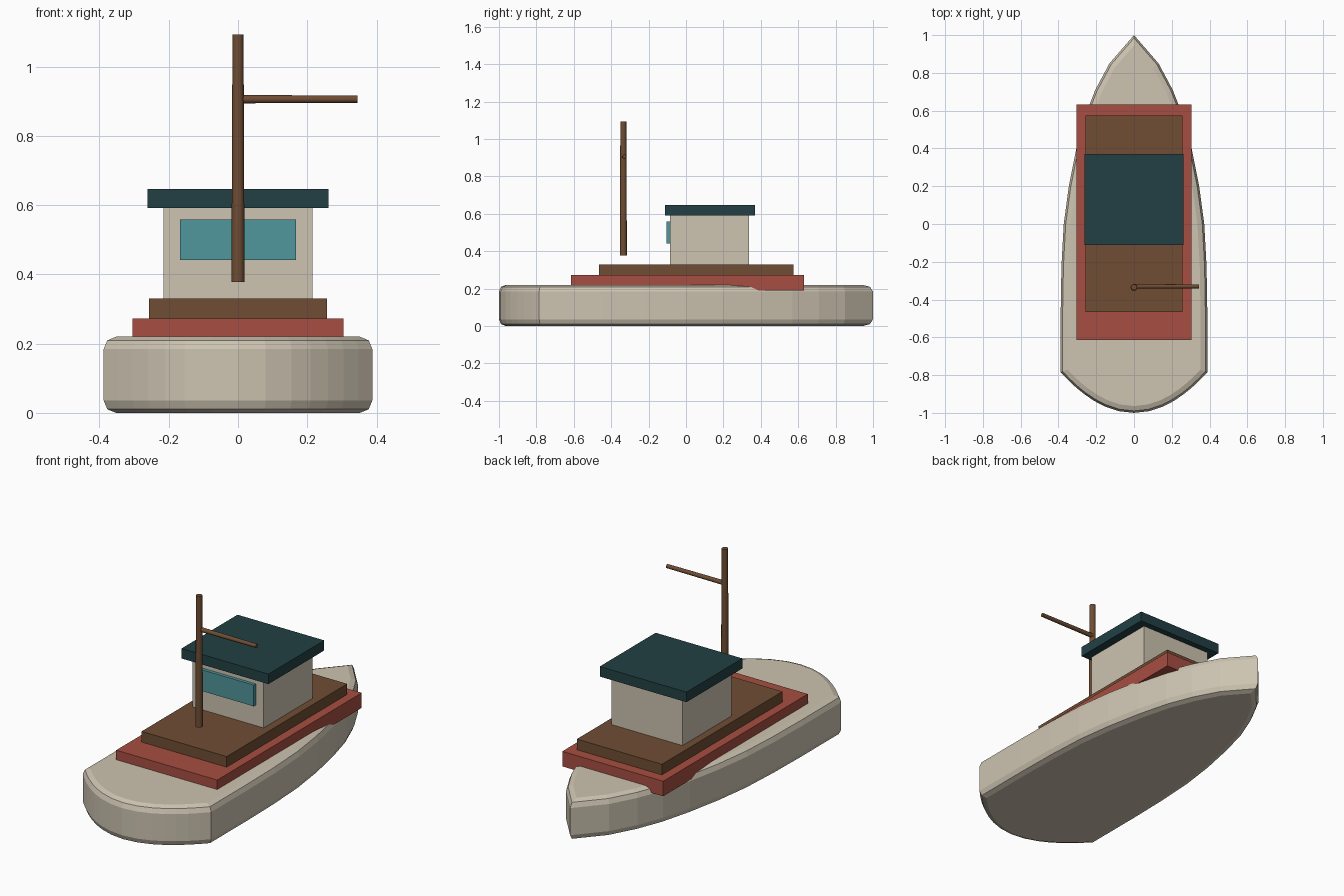
import bpy, bmesh
from math import pi
from mathutils import Vector

if "Cube" in bpy.data.objects:
    bpy.data.objects.remove(bpy.data.objects["Cube"])


def material(name, rgb):
    m = bpy.data.materials.new(name)
    m.use_nodes = True
    m.diffuse_color = (*rgb, 1)
    m.node_tree.nodes["Principled BSDF"].inputs["Base Color"].default_value = (*rgb, 1)
    return m


cream = material("cream", (0.61, 0.55, 0.44))
red = material("deck red", (0.39, 0.076, 0.054))
brown = material("wood brown", (0.16, 0.074, 0.034))
teal = material("dark teal", (0.016, 0.051, 0.058))
glass = material("window blue", (0.08, 0.305, 0.332))


def finish(name, bm, mat):
    bmesh.ops.recalc_face_normals(bm, faces=bm.faces)
    me = bpy.data.meshes.new(name)
    bm.to_mesh(me)
    bm.free()
    me.materials.append(mat)
    ob = bpy.data.objects.new(name, me)
    bpy.context.collection.objects.link(ob)
    return ob


def box(name, lo, hi, mat):
    lo, hi = Vector(lo), Vector(hi)
    bm = bmesh.new()
    bmesh.ops.create_cube(bm, size=1)
    bmesh.ops.scale(bm, vec=hi - lo, verts=bm.verts)
    bmesh.ops.translate(bm, vec=(lo + hi) / 2, verts=bm.verts)
    return finish(name, bm, mat)


def pole(name, start, end, r1, r2, mat):
    start, end = Vector(start), Vector(end)
    axis = end - start
    bm = bmesh.new()
    bmesh.ops.create_cone(bm, cap_ends=True, segments=12, radius1=r1, radius2=r2,
                          depth=axis.length)
    bmesh.ops.rotate(bm, verts=bm.verts,
                     matrix=axis.to_track_quat('Z', 'Y').to_matrix())
    bmesh.ops.translate(bm, vec=(start + end) / 2, verts=bm.verts)
    ob = finish(name, bm, mat)
    bpy.ops.object.select_all(action='DESELECT')
    ob.select_set(True)
    bpy.context.view_layer.objects.active = ob
    bpy.ops.object.shade_smooth_by_angle(angle=pi / 4)


# Hull: half outline from rounded end to pointed end, mirrored and extruded
stern = [(x, -1 + 0.215 * (x / 0.388) ** 2)
         for x in (0, 0.08, 0.155, 0.21, 0.26, 0.305, 0.348, 0.388)]
side = [(0.388, -0.45), (0.384, -0.22), (0.372, 0.0), (0.345, 0.2),
        (0.305, 0.4), (0.26, 0.57), (0.205, 0.71), (0.13, 0.85), (0, 1)]
half = stern + side
outline = half + [(-x, y) for x, y in half[-2:0:-1]]
bm = bmesh.new()
bottom = bm.faces.new([bm.verts.new((x, y, 0)) for x, y in outline])
top = bmesh.ops.extrude_face_region(bm, geom=[bottom], use_keep_orig=True)
bmesh.ops.translate(bm, vec=(0, 0, 0.22),
                    verts=[v for v in top["geom"] if isinstance(v, bmesh.types.BMVert)])
bmesh.ops.recalc_face_normals(bm, faces=bm.faces)
rims = [e for e in bm.edges if abs(e.verts[0].co.z - e.verts[1].co.z) < 0.001]
bmesh.ops.bevel(bm, geom=rims, offset=0.036, segments=2, profile=0.5,
                affect='EDGES', clamp_overlap=True)
finish("hull", bm, cream)

# Stepped decks
box("lower_deck", (-0.305, -0.615, 0.19), (0.305, 0.632, 0.272), red)
box("upper_deck", (-0.257, -0.465, 0.26), (0.257, 0.575, 0.33), brown)

# Cabin
box("cabin", (-0.215, -0.085, 0.32), (0.215, 0.337, 0.6), cream)
box("cabin_roof", (-0.262, -0.112, 0.592), (0.262, 0.37, 0.647), teal)
box("front_window", (-0.167, -0.103, 0.442), (0.167, -0.08, 0.558), glass)

# Mast and boom
pole("mast", (0, -0.335, 0.378), (0, -0.335, 1.093), 0.019, 0.016, brown)
pole("boom", (0, -0.33, 0.906), (0.345, -0.33, 0.906), 0.012, 0.0105, brown)
